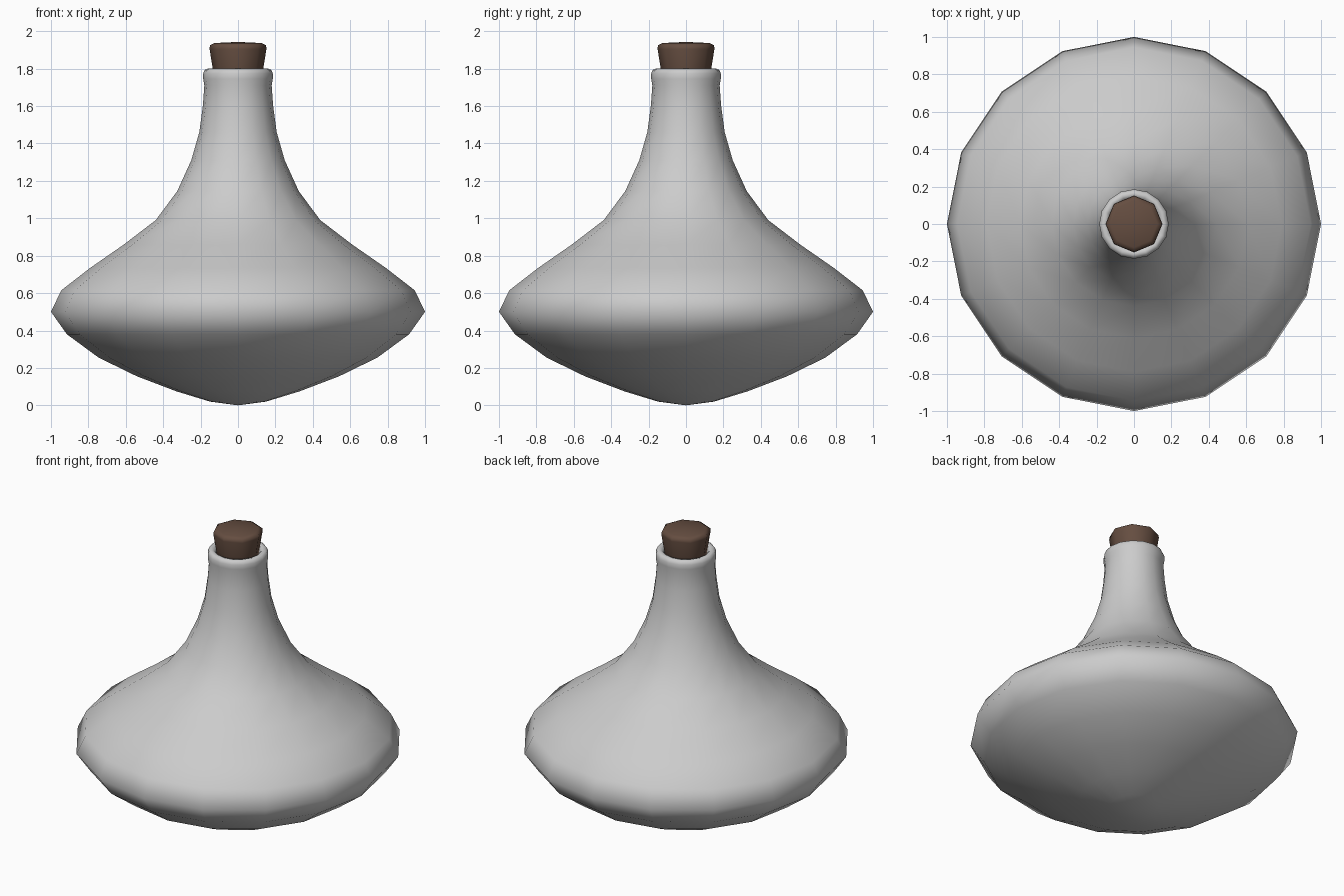
import bpy, bmesh, math

if "Cube" in bpy.data.objects:
    bpy.data.objects.remove(bpy.data.objects["Cube"])


def lathe(name, profile, sides):
    """Spin an (r, z) profile round z; r = 0 makes a single pole vertex."""
    bm = bmesh.new()
    rings = []
    for r, z in profile:
        n = sides if r > 0 else 1
        rings.append([bm.verts.new((r * math.cos(2 * math.pi * i / sides),
                                    r * math.sin(2 * math.pi * i / sides), z))
                      for i in range(n)])
    for a, b in zip(rings, rings[1:]):
        for i in range(sides):
            j = (i + 1) % sides
            quad = [a[i % len(a)], a[j % len(a)], b[j % len(b)], b[i % len(b)]]
            bm.faces.new(list(dict.fromkeys(quad)))
    for f in bm.faces:
        f.smooth = True
    mesh = bpy.data.meshes.new(name)
    bm.to_mesh(mesh)
    bm.free()
    obj = bpy.data.objects.new(name, mesh)
    bpy.context.collection.objects.link(obj)
    return obj


# Flask: rounded base, wide belly, slender neck, rolled lip turning inside
lathe("flask", [
    (0, 0), (0.15, 0.02), (0.33, 0.075), (0.54, 0.155), (0.745, 0.255),
    (0.915, 0.38), (1.0, 0.50), (0.945, 0.615), (0.79, 0.735),
    (0.61, 0.86), (0.44, 0.99), (0.325, 1.145), (0.25, 1.31),
    (0.207, 1.46), (0.188, 1.60), (0.18, 1.71), (0.186, 1.745),
    (0.186, 1.775), (0.178, 1.793), (0.163, 1.80), (0.145, 1.795),
    (0.135, 1.775), (0.135, 1.70)], 16)

# Cork: tapered eight-sided stopper with softened top edge
cork = lathe("cork", [
    (0, 1.70), (0.12, 1.70), (0.135, 1.80), (0.152, 1.905),
    (0.15, 1.925), (0.125, 1.937), (0, 1.943)], 8)
mat = bpy.data.materials.new("cork_brown")
mat.diffuse_color = (0.13, 0.075, 0.052, 1)
mat.use_nodes = True
mat.node_tree.nodes["Principled BSDF"].inputs["Base Color"].default_value = mat.diffuse_color
cork.data.materials.append(mat)
